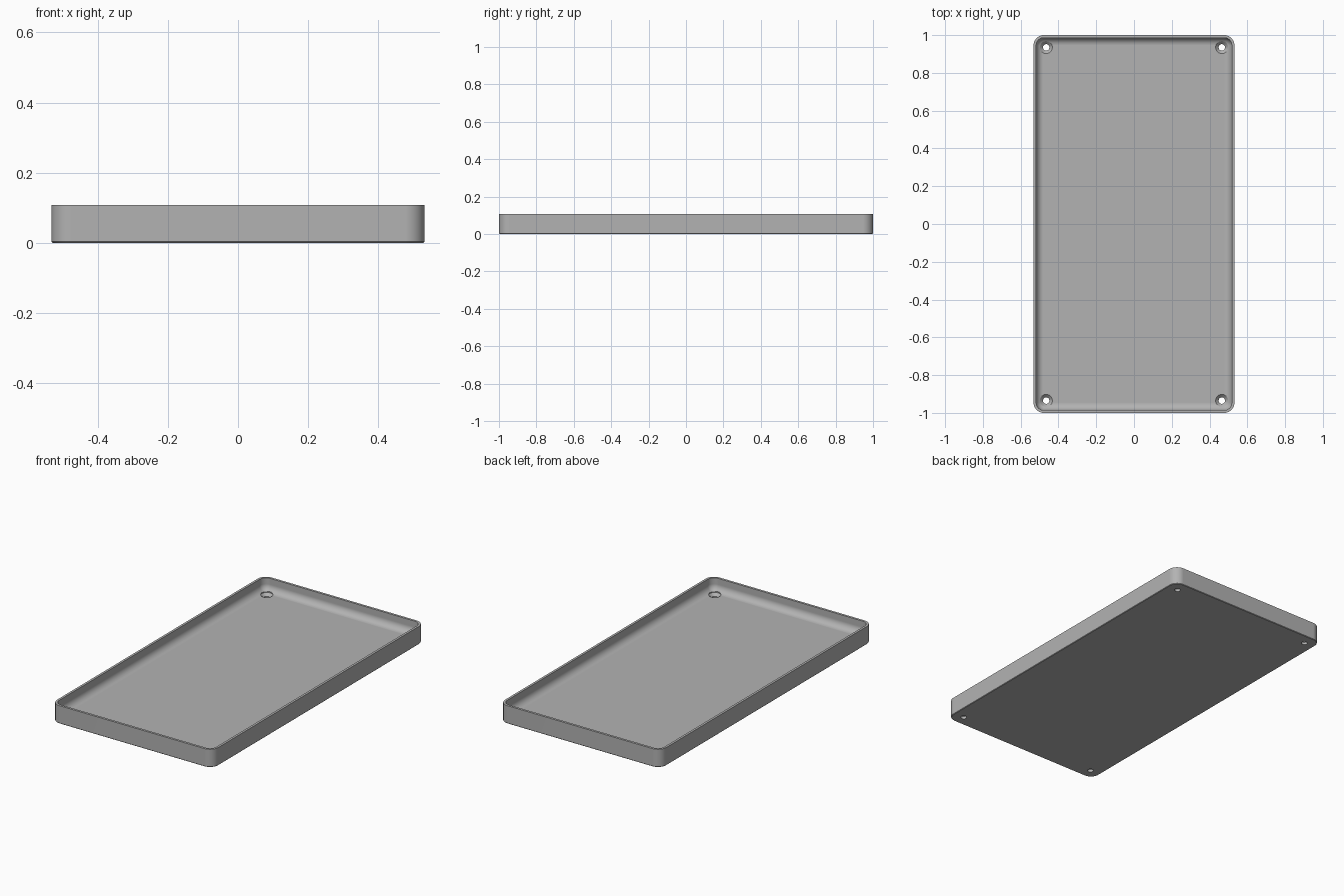
import bpy, bmesh
from math import sin, cos, pi

old = bpy.data.objects.get("Cube")
if old:
    bpy.data.objects.remove(old, do_unlink=True)

HALF_X, HALF_Y, HEIGHT = 0.532, 1.0, 0.107
CORNER, WALL, FLOOR, FILLET = 0.055, 0.014, 0.031, 0.04
STEPS = 10

grey = bpy.data.materials.new("plain grey")
grey.use_nodes = True
colour = (0.45, 0.45, 0.45, 1)
grey.diffuse_color = colour
grey.node_tree.nodes["Principled BSDF"].inputs["Base Color"].default_value = colour


def make_object(name, bm):
    bmesh.ops.recalc_face_normals(bm, faces=bm.faces)
    mesh = bpy.data.meshes.new(name)
    bm.to_mesh(mesh)
    bm.free()
    mesh.materials.append(grey)
    obj = bpy.data.objects.new(name, mesh)
    bpy.context.collection.objects.link(obj)
    return obj


def loft(bm, rings):
    """Skin a stack of closed rings and cap both ends."""
    loops = [[bm.verts.new(p) for p in ring] for ring in rings]
    for a, b in zip(loops, loops[1:]):
        for i in range(len(a)):
            j = (i + 1) % len(a)
            bm.faces.new((a[i], a[j], b[j], b[i]))
    bm.faces.new(loops[0])
    bm.faces.new(loops[-1])


def rounded_rect(inset, z):
    r = max(CORNER - inset, 0.012)
    cx, cy = HALF_X - inset - r, HALF_Y - inset - r
    ring = []
    for q, (sx, sy) in enumerate([(1, 1), (-1, 1), (-1, -1), (1, -1)]):
        for k in range(STEPS + 1):
            a = (q + k / STEPS) * pi / 2
            ring.append((sx * cx + r * cos(a), sy * cy + r * sin(a), z))
    return ring


# Tray shell: outside wall, flat rim, inside wall, rounded cove, floor
profile = [(0.003, 0), (0, 0.003), (0, HEIGHT), (WALL, HEIGHT)]
for k in range(STEPS + 1):
    a = k / STEPS * pi / 2
    profile.append((WALL + FILLET * (1 - cos(a)), FLOOR + FILLET * (1 - sin(a))))
bm = bmesh.new()
loft(bm, [rounded_rect(i, z) for i, z in profile])
tray = make_object("tray", bm)

# Countersunk screw holes in the corners
bm = bmesh.new()
hole = [(0.017, -0.02), (0.017, 0.015), (0.033, FLOOR), (0.033, 0.06)]
for sx in (-1, 1):
    for sy in (-1, 1):
        loft(bm, [[(sx * 0.465 + r * cos(t * pi / 16), sy * 0.935 + r * sin(t * pi / 16), z)
                   for t in range(32)] for r, z in hole])
cutter = make_object("hole_cutter", bm)
cutter.hide_render = True

bpy.ops.object.select_all(action="DESELECT")
tray.select_set(True)
bpy.context.view_layer.objects.active = tray
cut = tray.modifiers.new("screw holes", "BOOLEAN")
cut.operation = "DIFFERENCE"
cut.solver = "EXACT"
cut.object = cutter
bpy.ops.object.modifier_apply(modifier=cut.name)
bpy.data.objects.remove(cutter, do_unlink=True)

bpy.ops.object.shade_smooth_by_angle(angle=pi / 6)
weighted = tray.modifiers.new("clean shading", "WEIGHTED_NORMAL")
weighted.keep_sharp = True
